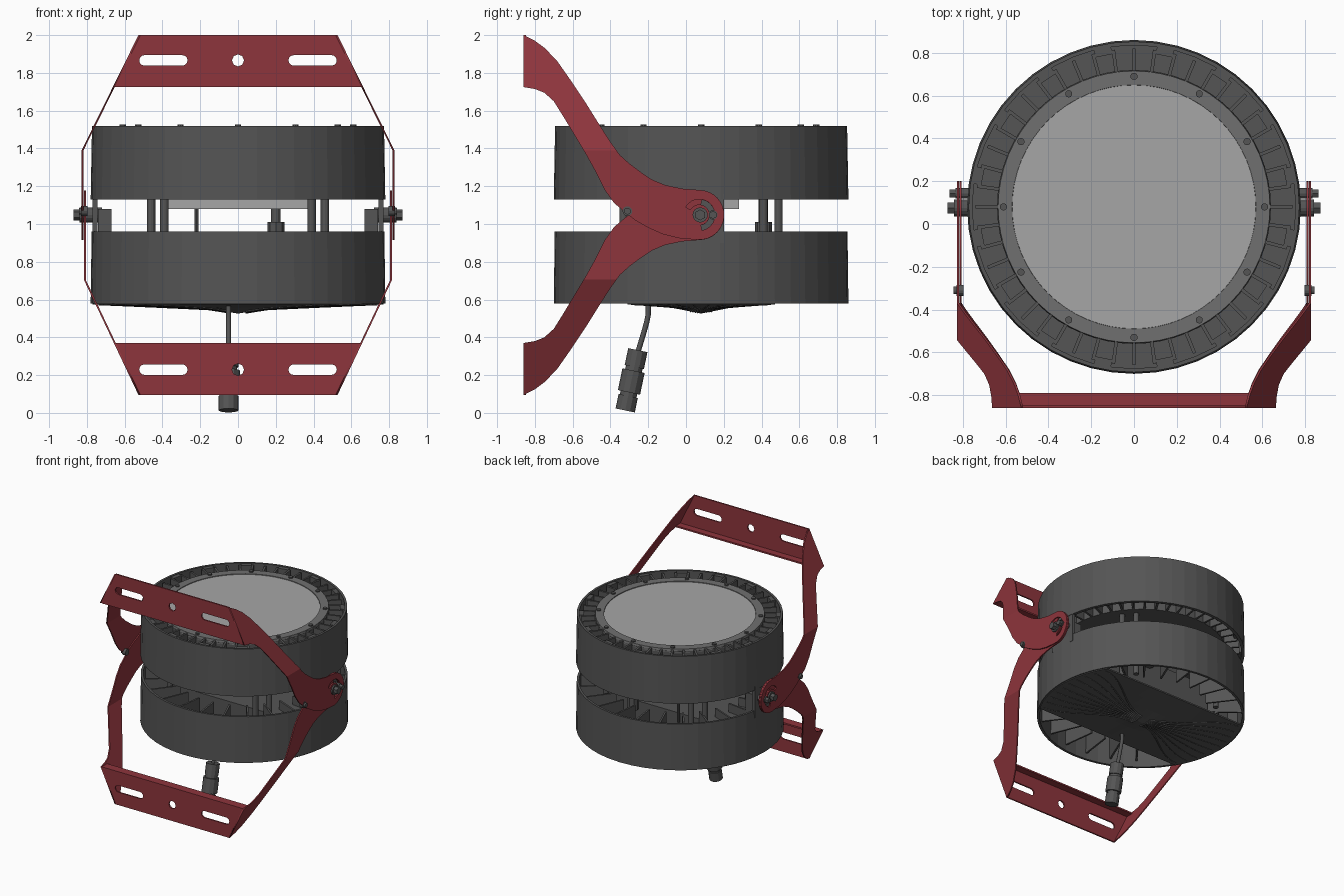
import bpy, bmesh
from math import sin, cos, pi, radians, hypot
from mathutils import Matrix, Vector

if "Cube" in bpy.data.objects:
    bpy.data.objects.remove(bpy.data.objects["Cube"])

CY = 0.08      # lamp axis offset in y
MID = 1.0475   # mirror height of the two brackets


def material(name, rgb):
    m = bpy.data.materials.new(name)
    m.diffuse_color = (*rgb, 1)
    m.use_nodes = True
    m.node_tree.nodes["Principled BSDF"].inputs["Base Color"].default_value = m.diffuse_color
    return m


DARK = material("dark_metal", (0.09, 0.09, 0.09))
MIDG = material("bezel_grey", (0.16, 0.16, 0.16))
LIGHT = material("lens_grey", (0.38, 0.38, 0.38))
RED = material("red_paint", (0.27, 0.035, 0.045))


def finish(name, bm, mat):
    bmesh.ops.recalc_face_normals(bm, faces=bm.faces)
    me = bpy.data.meshes.new(name)
    bm.to_mesh(me)
    bm.free()
    ob = bpy.data.objects.new(name, me)
    me.materials.append(mat)
    bpy.context.collection.objects.link(ob)
    return ob


def lathe(name, profile, mat, n=48):
    """Closed (r, z) profile turned around the lamp axis."""
    bm = bmesh.new()
    rings = []
    for i in range(n):
        a = 2 * pi * i / n
        rings.append([bm.verts.new((r * cos(a), CY + r * sin(a), z)) for r, z in profile])
    k = len(profile)
    for i in range(n):
        A, B = rings[i], rings[(i + 1) % n]
        for j in range(k):
            bm.faces.new((A[j], B[j], B[(j + 1) % k], A[(j + 1) % k]))
    bmesh.ops.remove_doubles(bm, verts=bm.verts, dist=1e-5)
    return finish(name, bm, mat)


def add_box(bm, x, y, z, m=Matrix()):
    c = [(a + b) / 2 for a, b in (x, y, z)]
    s = [b - a for a, b in (x, y, z)]
    bmesh.ops.create_cube(bm, size=1, matrix=m @ Matrix.Translation(c) @ Matrix.Diagonal((*s, 1)))


def boxes(name, items, mat):
    bm = bmesh.new()
    for it in items:
        add_box(bm, *it)
    return finish(name, bm, mat)


def rods(name, items, mat):
    """Cylinders given as (start, end, radius, sides)."""
    bm = bmesh.new()
    for p, q, r, n in items:
        p, q = Vector(p), Vector(q)
        d = q - p
        m = Matrix.Translation((p + q) / 2) @ d.to_track_quat('Z', 'Y').to_matrix().to_4x4()
        bmesh.ops.create_cone(bm, cap_ends=True, segments=n, radius1=r, radius2=r,
                              depth=d.length, matrix=m)
    return finish(name, bm, mat)


def radial(name, n, r0, r1, z0, z1, w, mat, phase=0.0):
    turn = [Matrix.Translation((0, CY, 0)) @ Matrix.Rotation(2 * pi * (i + phase) / n, 4, 'Z')
            for i in range(n)]
    return boxes(name, [((r0, r1), (-w / 2, w / 2), (z0, z1), m) for m in turn], mat)


def plate(name, loops, th, fn, mat, bend=None):
    """Filled outline with holes, given thickness, then mapped by fn(u, v, w)."""
    cu = bpy.data.curves.new(name, 'CURVE')
    cu.dimensions, cu.fill_mode, cu.extrude = '2D', 'BOTH', th / 2
    for pts in loops:
        s = cu.splines.new('POLY')
        s.points.add(len(pts) - 1)
        s.use_cyclic_u = True
        for p, (u, v) in zip(s.points, pts):
            p.co = (u, v, 0, 1)
    tmp = bpy.data.objects.new("outline", cu)
    bpy.context.collection.objects.link(tmp)
    dg = bpy.context.evaluated_depsgraph_get()
    me = bpy.data.meshes.new_from_object(tmp.evaluated_get(dg))
    bm = bmesh.new()
    bm.from_mesh(me)
    bpy.data.objects.remove(tmp)
    bmesh.ops.remove_doubles(bm, verts=bm.verts, dist=1e-5)
    if bend:
        bmesh.ops.bisect_plane(bm, geom=bm.verts[:] + bm.edges[:] + bm.faces[:],
                               plane_co=(0, bend, 0), plane_no=(0, 1, 0))
    for v in bm.verts:
        v.co = fn(*v.co)
    return finish(name, bm, mat)


def arc(cx, cz, r, a0, a1, n):
    return [(cx + r * cos(radians(a0 + (a1 - a0) * i / n)),
             cz + r * sin(radians(a0 + (a1 - a0) * i / n))) for i in range(n + 1)]


# Upper housing: shell, core, fins, bezel, lens
lathe("upper_shell", [(0.755, 1.13), (0.78, 1.13), (0.773, 1.52), (0.755, 1.52)], DARK)
lathe("upper_core", [(0, 1.14), (0.64, 1.14), (0.64, 1.40), (0.76, 1.40), (0.76, 1.42),
                     (0.64, 1.42), (0.64, 1.50), (0, 1.50)], DARK)
radial("upper_fins", 48, 0.63, 0.74, 1.14, 1.51, 0.016, DARK)
radial("upper_fin_blocks", 16, 0.72, 0.76, 1.16, 1.515, 0.08, DARK, 0.5)
lathe("bezel", [(0.565, 1.49), (0.64, 1.49), (0.635, 1.517), (0.57, 1.517)], MIDG, 64)
lathe("lens", [(0, 1.495), (0.57, 1.495), (0.57, 1.512), (0, 1.512)], LIGHT, 64)
rim = [(0.61 * cos(i * pi / 6), CY + 0.61 * sin(i * pi / 6)) for i in range(12)]
rods("bezel_screws", [((x, y, 1.51), (x, y, 1.527), 0.017, 10) for x, y in rim], DARK)

# Lower housing: shell, ribs, driver box
lathe("lower_shell", [(0.76, 0.58), (0.78, 0.58), (0.775, 0.96), (0.757, 0.96)], DARK)
radial("lower_ribs", 24, 0.5, 0.765, 0.63, 0.93, 0.014, DARK, 0.5)
boxes("driver_box", [((-0.6, 0.6), (CY - 0.3, CY + 0.3), (0.6, 0.86))], DARK)

# Parts bridging the gap
boxes("circuit_tray", [((-0.38, 0.37), (CY - 0.2, CY + 0.2), (1.08, 1.16))], LIGHT)
posts = [(sx * 0.39, CY + sy * 0.41) for sx in (-1, 1) for sy in (-1, 1)]
posts += [(sx * 0.46, CY + sy * 0.33) for sx in (-1, 1) for sy in (-1, 1)]
rods("standoffs", [((x, y, 0.62), (x, y, 1.16), 0.022, 12) for x, y in posts]
     + [((-0.22, 0.41, 0.8), (-0.22, 0.41, 1.16), 0.012, 10)], DARK)
rods("inner_gland", [((0.2, 0.41, 0.8), (0.2, 0.41, 1.01), 0.045, 8),
                     ((0.2, 0.41, 1.0), (0.2, 0.41, 1.16), 0.025, 12)], DARK)
lugs = []
for s in (-1, 1):
    lugs += [(sorted((s * 0.67, s * 0.74)), (-0.02, 0.18), (0.85, 1.08)),
             (sorted((s * 0.745, s * 0.77)), (-0.04, 0.2), (0.9, 1.16))]
boxes("pivot_lugs", lugs, DARK)


# Bottom cover: clipped disc sagging to the middle, with fanned ridges
def sag(x, y):
    f = max(0, 1 - abs(x) / 0.77) * max(0, 1 - abs(y) / 0.39)
    return 0.58 - 0.03 * f - 0.018 * max(0, 1 - hypot(x, y) / 0.15)


bm = bmesh.new()
rows = []
for j in range(17):
    y = -0.39 + 0.78 * j / 16
    half = (0.77 ** 2 - y * y) ** 0.5
    xs = [half * (-1 + i / 12) for i in range(25)]
    rows.append([bm.verts.new((x, y + CY, sag(x, y))) for x in xs])
for A, B in zip(rows, rows[1:]):
    for i in range(24):
        bm.faces.new((A[i], A[i + 1], B[i + 1], B[i]))
cover = finish("bottom_cover", bm, DARK)
sol = cover.modifiers.new("thickness", 'SOLIDIFY')
sol.thickness, sol.offset = 0.012, 0

cu = bpy.data.curves.new("bottom_ridges", 'CURVE')
cu.dimensions, cu.bevel_depth, cu.bevel_resolution, cu.use_fill_caps = '3D', 0.008, 0, True
for s in (-1, 1):
    for k in range(10):
        ye = -0.36 + 0.08 * k
        xe = (0.74 ** 2 - ye * ye) ** 0.5
        sp = cu.splines.new('POLY')
        sp.points.add(12)
        for i, p in enumerate(sp.points):
            t = i / 12
            x, y = s * (0.04 + (xe - 0.04) * t), ye * (0.15 + 0.85 * t * t * (3 - 2 * t))
            p.co = (x, y + CY, sag(x, y) - 0.005, 1)
            p.radius = 1.1 - 0.6 * t
cu.materials.append(DARK)
bpy.context.collection.objects.link(bpy.data.objects.new("bottom_ridges", cu))

# Cable and connector
cu = bpy.data.curves.new("cable", 'CURVE')
cu.dimensions, cu.bevel_depth, cu.bevel_resolution = '3D', 0.014, 2
sp = cu.splines.new('POLY')
path = [(-0.2, 0.6), (-0.2, 0.52), (-0.208, 0.48), (-0.225, 0.42), (-0.255, 0.32)]
sp.points.add(len(path) - 1)
for p, (y, z) in zip(sp.points, path):
    p.co = (-0.05, y, z, 1)
cu.materials.append(DARK)
bpy.context.collection.objects.link(bpy.data.objects.new("cable", cu))
top, end = Vector((-0.05, -0.255, 0.332)), Vector((-0.05, -0.322, 0.013))
parts = [(0, 0.28, 0.052), (0.28, 0.34, 0.045), (0.34, 0.7, 0.06), (0.7, 0.76, 0.045), (0.76, 1, 0.052)]
rods("cable_connector", [(top.lerp(end, a), top.lerp(end, b), r, 12) for a, b, r in parts], DARK)

# Brackets: side arms bent inwards, joined by a slotted bar
arm = [(-0.86, 2.0), (-0.8, 1.97), (-0.746, 1.93), (-0.68, 1.86), (-0.61, 1.76), (-0.53, 1.64),
       (-0.455, 1.52), (-0.4, 1.435), (-0.35, 1.365), (-0.3, 1.32), (-0.24, 1.275), (-0.18, 1.235),
       (-0.11, 1.206), (-0.02, 1.187)]
arm += arc(0.07, 1.048, 0.132, 90, -95, 16)
arm += [(-0.04, 0.925), (-0.12, 0.945), (-0.2, 0.98), (-0.27, 1.02), (-0.32, 1.06), (-0.38, 1.11),
        (-0.43, 1.18), (-0.48, 1.28), (-0.53, 1.37), (-0.59, 1.47), (-0.65, 1.57), (-0.7, 1.65),
        (-0.75, 1.695), (-0.8, 1.715), (-0.86, 1.725)]
arc_slot = arc(0.07, 1.048, 0.083, -80, 150, 14) + arc(0.07, 1.048, 0.055, 150, -80, 14)
bar = [(-0.52, 2.0), (0.52, 2.0), (0.655, 1.725), (-0.655, 1.725)]
slots = [arc(c + 0.1, 1.866, 0.028, -90, 90, 6) + arc(c - 0.1, 1.866, 0.028, 90, 270, 6)
         for c in (-0.395, 0.395)]
hole = arc(0, 1.866, 0.032, 0, 315, 7)

for name, low, xo in (("upper", False, 0.823), ("lower", True, 0.811)):
    def flip(z, low=low):
        return 2 * MID - z if low else z
    for side, s in (("left", -1), ("right", 1)):
        plate(f"{name}_bracket_arm_{side}", [arm, arc_slot], 0.01,
              lambda u, v, w: (s * (xo + w - max(0, v - 1.39) * (xo - 0.522) / 0.61), u, flip(v)),
              RED, bend=1.39)
    plate(f"{name}_bracket_bar", [bar, *slots, hole], 0.012,
          lambda u, v, w: (u, -0.854 + w, flip(v)), RED)
    boxes(f"{name}_bracket_flange",
          [((-0.645, 0.645), (-0.86, -0.79), sorted((flip(1.724), flip(1.737))))], RED)

# Pivot, locking and stop bolts on both sides
bolts, stops = [], []
for s in (-1, 1):
    bolts += [((s * 0.72, 0.075, 1.048), (s * 0.84, 0.075, 1.048), 0.04, 16),
              ((s * 0.83, 0.075, 1.048), (s * 0.872, 0.075, 1.048), 0.029, 6),
              ((s * 0.74, 0.143, 1.048), (s * 0.835, 0.143, 1.048), 0.025, 12),
              ((s * 0.83, 0.143, 1.048), (s * 0.862, 0.143, 1.048), 0.021, 6)]
    stops += [((s * 0.797, -0.31, 1.068), (s * 0.83, -0.31, 1.068), 0.026, 12),
              ((s * 0.83, -0.31, 1.068), (s * 0.843, -0.31, 1.068), 0.018, 12)]
rods("pivot_bolts", bolts, DARK)
rods("stop_bolts", stops, DARK)
